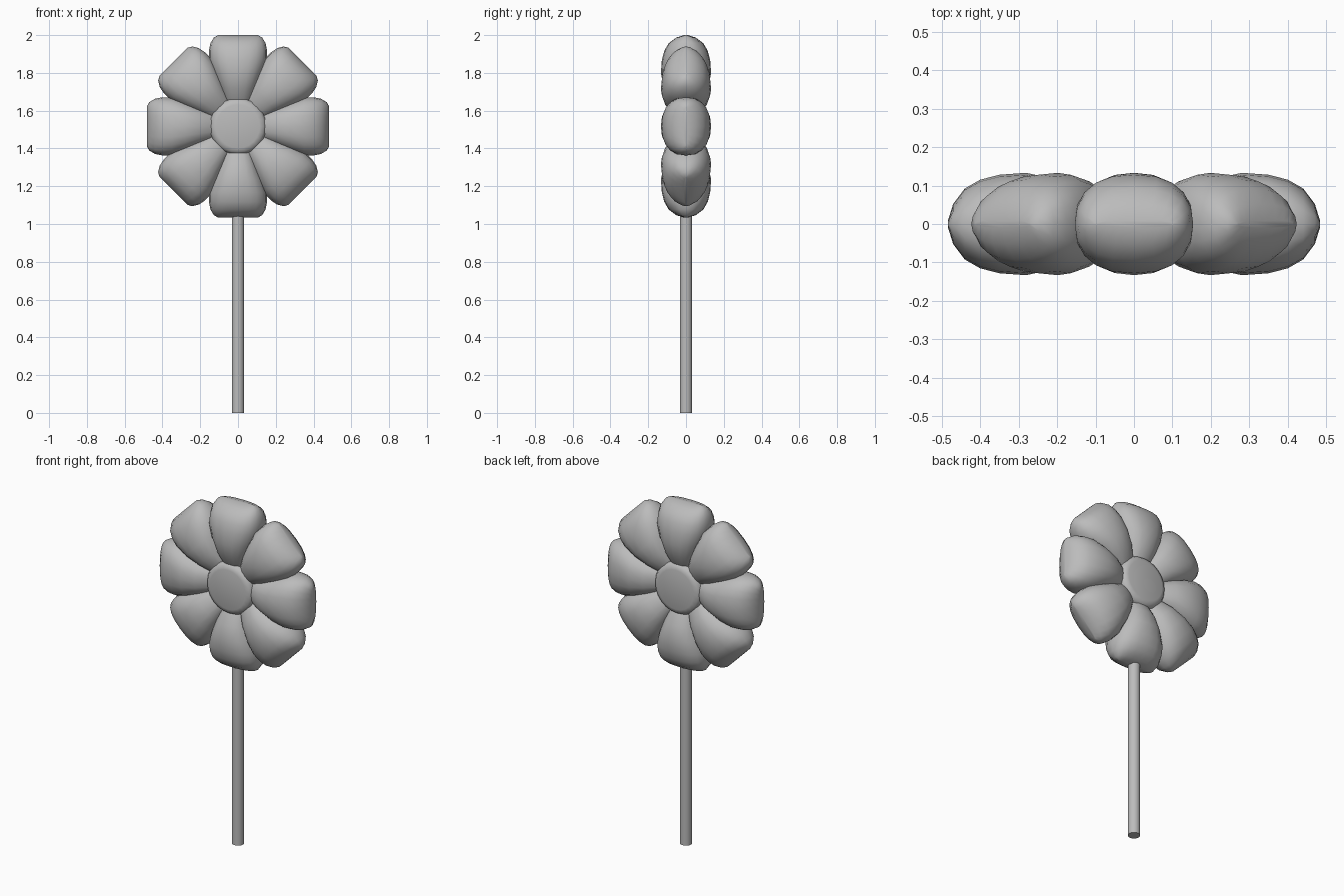
import bpy, bmesh, math
from mathutils import Matrix

cube = bpy.data.objects.get("Cube")
if cube:
    bpy.data.objects.remove(cube, do_unlink=True)

CENTRE = 1.517   # height of the flower head's middle

grey = bpy.data.materials.new("plain grey")
grey.use_nodes = True
grey.diffuse_color = (0.5, 0.5, 0.5, 1)
grey.node_tree.nodes["Principled BSDF"].inputs["Base Color"].default_value = (0.5, 0.5, 0.5, 1)


def finish(bm, name, angle):
    bmesh.ops.recalc_face_normals(bm, faces=bm.faces)
    mesh = bpy.data.meshes.new(name)
    bm.to_mesh(mesh)
    bm.free()
    mesh.materials.append(grey)
    obj = bpy.data.objects.new(name, mesh)
    bpy.context.collection.objects.link(obj)
    bpy.ops.object.select_all(action='DESELECT')
    obj.select_set(True)
    bpy.context.view_layer.objects.active = obj
    bpy.ops.object.shade_smooth_by_angle(angle=math.radians(angle))
    return obj


def loft(rings, sides, power):
    """Join superellipse rings of (height, half width, half depth)."""
    bm = bmesh.new()
    loops = []
    for h, w, d in rings:
        loop = []
        for i in range(sides):
            a = math.tau * i / sides
            c, s = math.cos(a), math.sin(a)
            x = math.copysign(abs(c) ** (2 / power), c) * w
            y = math.copysign(abs(s) ** (2 / power), s) * d
            loop.append(bm.verts.new((x, y, h)))
        loops.append(loop)
    for low, high in zip(loops, loops[1:]):
        for i in range(sides):
            j = (i + 1) % sides
            bm.faces.new((low[i], low[j], high[j], high[i]))
    bm.faces.new(loops[0])
    bm.faces.new(loops[-1])
    return bm


# Petals: plump wedges that fan out around the middle
PETAL = [(0.05, 0.04, 0.03), (0.14, 0.078, 0.08), (0.20, 0.10, 0.115),
         (0.28, 0.132, 0.133), (0.35, 0.154, 0.128), (0.40, 0.154, 0.115),
         (0.44, 0.146, 0.092), (0.47, 0.128, 0.052), (0.483, 0.105, 0.01)]
for n in range(8):
    bm = loft(PETAL, 20, 2.4)
    turn = Matrix.Rotation(n * math.tau / 8, 4, 'Y')
    bm.transform(Matrix.Translation((0, 0, CENTRE)) @ turn)
    finish(bm, f"petal_{n + 1}", 70)

# Flower middle: a flat button with rounded rims, the same front and back
BUTTON = [(-0.095, 0.115), (-0.088, 0.137), (-0.07, 0.15),
          (0.07, 0.15), (0.088, 0.137), (0.095, 0.115)]
bm = loft([(h, r, r) for h, r in BUTTON], 24, 2)
bm.transform(Matrix.Translation((0, 0, CENTRE)) @ Matrix.Rotation(math.pi / 2, 4, 'X'))
finish(bm, "flower_middle", 50)

# Stem
finish(loft([(0, 0.033, 0.033), (1.15, 0.033, 0.033)], 16, 2), "stem", 40)
